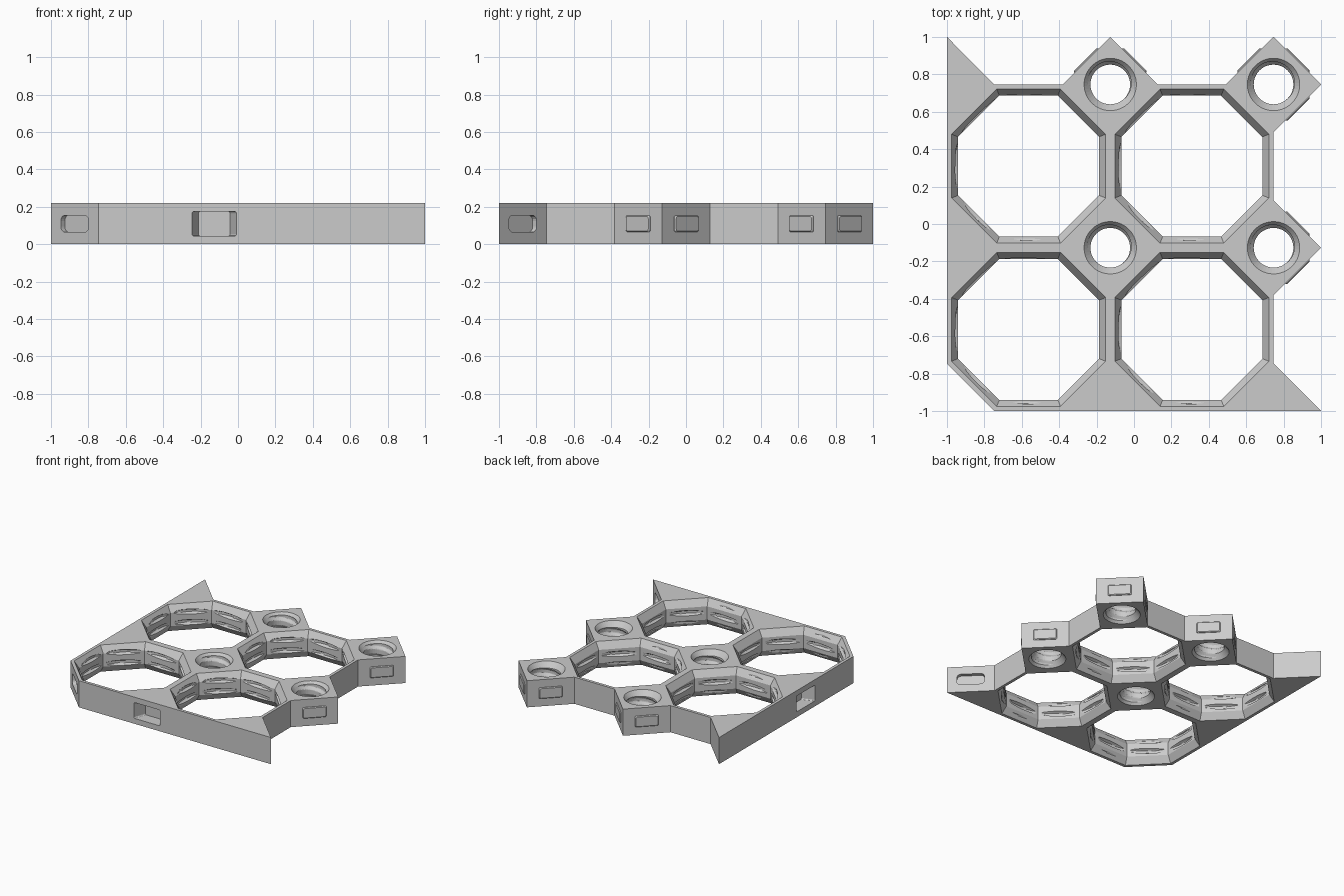
import bpy, bmesh, math
from mathutils import Matrix, Vector

if "Cube" in bpy.data.objects:
    bpy.data.objects.remove(bpy.data.objects["Cube"])

PITCH, H = 0.873, 0.219      # cell size and board height
A, B = -0.127, 0.746         # hole-grid lines
D = 0.254                    # half diagonal of the diamonds
CELLS = (A - PITCH / 2, B - PITCH / 2)

grey = bpy.data.materials.new("plain grey")
grey.use_nodes = True
grey.diffuse_color = (0.6, 0.6, 0.6, 1)
grey.node_tree.nodes["Principled BSDF"].inputs["Base Color"].default_value = (0.6, 0.6, 0.6, 1)


def make(name, bm, matrix=Matrix()):
    bmesh.ops.recalc_face_normals(bm, faces=bm.faces)
    me = bpy.data.meshes.new(name)
    bm.to_mesh(me)
    bm.free()
    me.materials.append(grey)
    ob = bpy.data.objects.new(name, me)
    ob.matrix_world = matrix
    bpy.context.collection.objects.link(ob)
    return ob


def loft(name, rings, matrix=Matrix()):
    """Closed solid through rings with equal point counts."""
    bm = bmesh.new()
    rows = [[bm.verts.new(p) for p in ring] for ring in rings]
    n = len(rows[0])
    for lo, hi in zip(rows, rows[1:]):
        for i in range(n):
            j = (i + 1) % n
            bm.faces.new((lo[i], lo[j], hi[j], hi[i]))
    bm.faces.new(rows[0][::-1])
    bm.faces.new(rows[-1])
    return make(name, bm, matrix)


def lathe(name, profile, sides, x, y):
    """Round or octagonal solid from (radius, z) pairs."""
    turn = math.pi / sides
    rings = [[(r * math.cos(turn * (2 * i + 1)), r * math.sin(turn * (2 * i + 1)), z)
              for i in range(sides)] for r, z in profile]
    return loft(name, rings, Matrix.Translation((x, y, 0)))


def thread(name, core, crest, pitch, z0, z1, sides, x, y):
    """Cylinder with one helical trapezoid ridge."""
    steps = 40
    rings = []
    for k in range(steps + 1):
        z = z0 + (z1 - z0) * k / steps
        ring = []
        for i in range(sides):
            phase = (z / pitch - i / sides) % 1
            ridge = min(1, max(0, 1.6 - 5 * abs(phase - 0.5)))
            r = core + (crest - core) * ridge
            a = math.tau * i / sides
            ring.append((r * math.cos(a), r * math.sin(a), z))
        rings.append(ring)
    return loft(name, rings, Matrix.Translation((x, y, 0)))


def rounded(w, h, r, depth):
    """Rounded rectangle ring in local x/y at local z = depth."""
    ring = []
    for q, (sx, sy) in enumerate(((1, 1), (-1, 1), (-1, -1), (1, -1))):
        for s in range(5):
            a = math.pi / 2 * (q + s / 4)
            ring.append((sx * (w / 2 - r) + r * math.cos(a),
                         sy * (h / 2 - r) + r * math.sin(a), depth))
    return ring


def facing(x, y, angle):
    """Frame on a side wall: local z points outward, local y points up."""
    out = Vector((math.cos(angle), math.sin(angle), 0))
    up = Vector((0, 0, 1))
    side = up.cross(out)
    m = Matrix((side, up, out)).transposed().to_4x4()
    m.translation = (x, y, H / 2)
    return m


def cut(target, cutters):
    for c in cutters:
        c.hide_render = True
        mod = target.modifiers.new("cut", "BOOLEAN")
        mod.operation, mod.solver, mod.object = "DIFFERENCE", "EXACT", c
    bpy.context.view_layer.update()
    graph = bpy.context.evaluated_depsgraph_get()
    me = bpy.data.meshes.new_from_object(target.evaluated_get(graph))
    target.modifiers.clear()
    target.data = me
    for c in cutters:
        bpy.data.objects.remove(c)


# Board outline
outline = [(-1, 1), (A - PITCH + D, B), (A - D, B), (A, 1), (A + D, B), (B - D, B), (B, 1), (1, B),
           (B, B - D), (B, A + D), (1, A), (B, A - D), (B, D - 1), (1, -1), (D - 1, -1), (-1, D - 1)]
board = loft("grid_board", [[(x, y, z) for x, y in outline] for z in (0, H)])

cutters = []
# Large octagonal openings, waisted in the middle, with a shallow thread
k = 1 / math.cos(math.pi / 8)
wide, waist = 0.412 * k, 0.377 * k
profile = [(wide, -0.01), (wide, 0), (waist, 0.055), (waist, H - 0.055), (wide, H), (wide, H + 0.01)]
for x in CELLS:
    for y in CELLS:
        cutters.append(lathe("octagon_cutter", profile, 8, x, y))
        cutters.append(thread("octagon_thread_cutter", 0.365, 0.399, 0.087, 0.01, H - 0.01, 96, x, y))

# Small threaded round holes
cone = [(0.148, -0.01), (0.14, 0), (0.1, 0.05), (0.1, H - 0.05), (0.14, H), (0.148, H + 0.01)]
for x in (A, B):
    for y in (A, B):
        cutters.append(lathe("hole_cutter", cone, 48, x, y))
        cutters.append(thread("hole_thread_cutter", 0.106, 0.124, 0.105, -0.012, H + 0.012, 48, x, y))

# Recessed slots in the corner walls
q = math.pi / 4
for x, y, a in ((1 - D / 2, D / 2 - 1, q), (D / 2 - 1, D / 2 - 1, 5 * q)):
    cutters.append(loft("slot_cutter", [rounded(0.21, 0.09, 0.03, d) for d in (-0.03, 0.02)], facing(x, y, a)))

# Deep windows in the two straight sides
for x, y, a in ((A, -1, 6 * q), (-1, A, 4 * q)):
    cutters.append(loft("window_cutter", [rounded(w, 0.13, 0.01, d)
                                          for w, d in ((0.17, -0.1), (0.24, 0), (0.254, 0.02))], facing(x, y, a)))
cut(board, cutters)

# Raised keys on the outer diamond walls
for cx, cy, turns in ((A, B, (1, 3)), (B, B, (-1, 1, 3)), (B, A, (-1, 1))):
    for t in turns:
        r = D / math.sqrt(2)
        m = facing(cx + r * math.cos(t * q), cy + r * math.sin(t * q), t * q)
        loft("side_key", [rounded(0.18 - s, 0.09 - s, 0.012, d)
                          for s, d in ((0, -0.01), (0, 0.004), (0.012, 0.01))], m)
